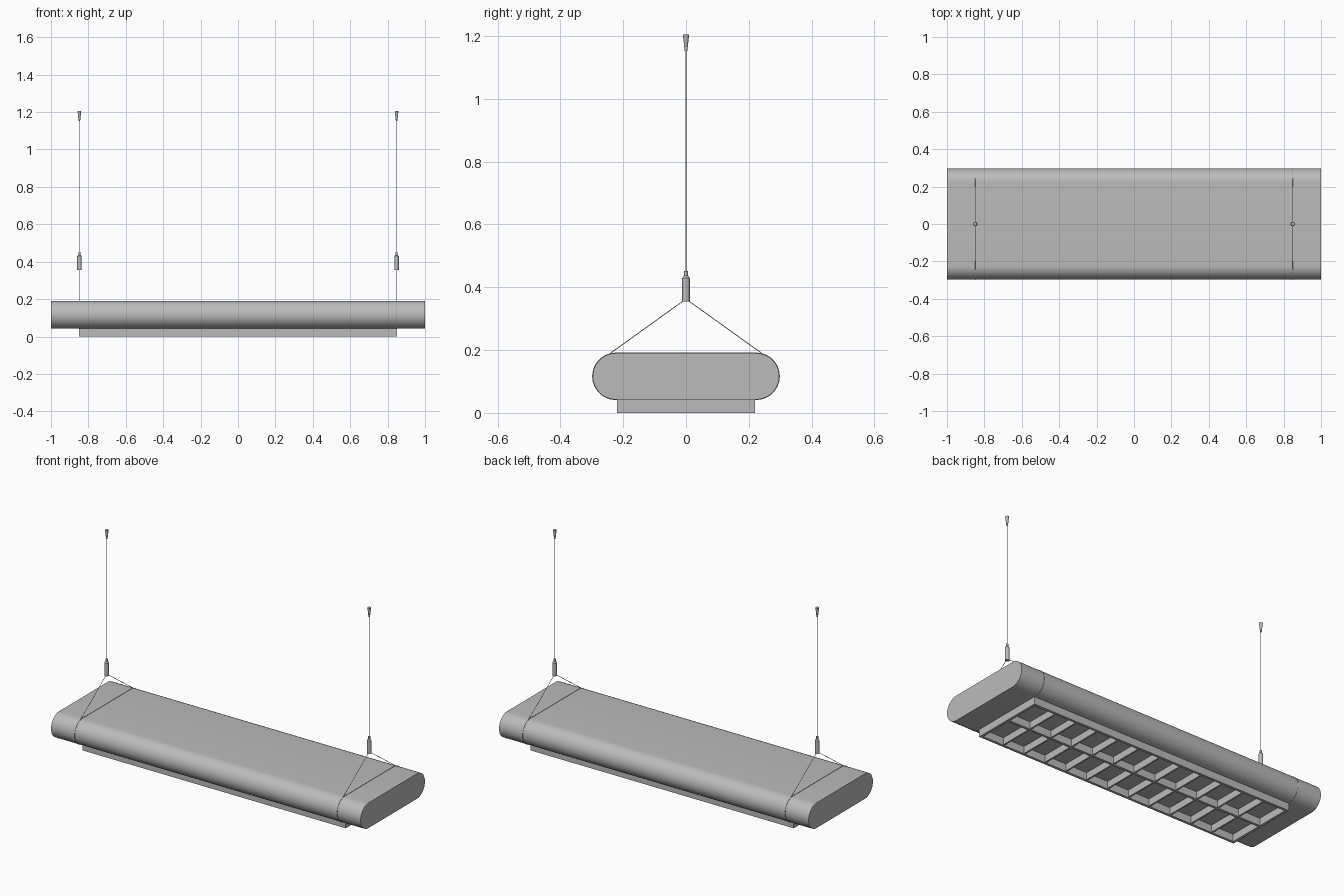
import bpy, bmesh, math
from mathutils import Vector

if "Cube" in bpy.data.objects:
    bpy.data.objects.remove(bpy.data.objects["Cube"])

grey = bpy.data.materials.new("light grey metal")
grey.diffuse_color = (0.5, 0.5, 0.5, 1)
grey.use_nodes = True
grey.node_tree.nodes["Principled BSDF"].inputs["Base Color"].default_value = grey.diffuse_color


def finish(name, bm, smooth=False):
    bmesh.ops.recalc_face_normals(bm, faces=bm.faces)
    me = bpy.data.meshes.new(name)
    bm.to_mesh(me)
    bm.free()
    me.materials.append(grey)
    ob = bpy.data.objects.new(name, me)
    bpy.context.collection.objects.link(ob)
    if smooth:
        bpy.ops.object.select_all(action='DESELECT')
        ob.select_set(True)
        bpy.context.view_layer.objects.active = ob
        bpy.ops.object.shade_smooth_by_angle(angle=math.radians(35))
    return ob


def prism(name, profile, x0, x1, smooth=False):
    """Extrude a closed (y, z) profile along x."""
    bm = bmesh.new()
    f = bm.faces.new([bm.verts.new((x0, y, z)) for y, z in profile])
    r = bmesh.ops.extrude_face_region(bm, geom=[f])
    vs = [v for v in r["geom"] if isinstance(v, bmesh.types.BMVert)]
    bmesh.ops.translate(bm, verts=vs, vec=(x1 - x0, 0, 0))
    return finish(name, bm, smooth)


def box(name, x0, x1, y0, y1, z0, z1):
    return prism(name, [(y0, z0), (y1, z0), (y1, z1), (y0, z1)], x0, x1)


def lathe(name, x, profile, n=24):
    """Spin a (radius, z) profile about a vertical axis at x."""
    bm = bmesh.new()
    rings = [[bm.verts.new((x + r * math.cos(2 * math.pi * i / n),
                            r * math.sin(2 * math.pi * i / n), z))
              for i in range(n)] for r, z in profile]
    for a, b in zip(rings, rings[1:]):
        for i in range(n):
            bm.faces.new((a[i], a[(i + 1) % n], b[(i + 1) % n], b[i]))
    bm.faces.new(rings[0])
    bm.faces.new(rings[-1])
    return finish(name, bm, True)


def wire(name, pts, radius=0.0015, closed=False):
    cu = bpy.data.curves.new(name, 'CURVE')
    cu.dimensions = '3D'
    cu.bevel_depth = radius
    cu.bevel_resolution = 1
    sp = cu.splines.new('POLY')
    sp.points.add(len(pts) - 1)
    for p, co in zip(sp.points, pts):
        p.co = (*co, 1)
    sp.use_cyclic_u = closed
    cu.materials.append(grey)
    bpy.context.collection.objects.link(bpy.data.objects.new(name, cu))


def stadium(half_w, r, zc, n=24):
    out = []
    for side in (1, -1):
        for i in range(n + 1):
            a = -math.pi / 2 + math.pi * i / n
            out.append((side * (half_w - r + r * math.cos(a)), zc + side * r * math.sin(a)))
    return out


# Rounded housing
prism("housing", stadium(0.297, 0.0735, 0.1165), -1, 1, True)

# Louvre frame below the housing
T = 0.015
X, Y, H = 0.85, 0.22, 0.044
for s, side in ((-1, "front"), (1, "back")):
    box(side + "_louvre_rail", -X, X, min(s * Y, s * (Y - T)), max(s * Y, s * (Y - T)), 0, H)
for s, side in ((-1, "left"), (1, "right")):
    box(side + "_louvre_end", min(s * X, s * (X - T)), max(s * X, s * (X - T)), -Y + T, Y - T, 0, H)
box("centre_louvre_rail", -X + T, X - T, -T / 2, T / 2, 0, H)

# Cross blades
CELLS = 12
for i in range(1, CELLS):
    x = -X + T + (2 * X - 2 * T) * i / CELLS
    box("louvre_blade", x - 0.005, x + 0.005, -Y + T, Y - T, 0.003, H)

# Suspension at both ends
for s, side in ((-1, "left"), (1, "right")):
    x = s * 0.848
    wire(side + "_wire_loop", [(x, y, z) for y, z in stadium(0.2975, 0.074, 0.1165)], closed=True)
    wire(side + "_wire_bridle", [(x, -0.245, 0.187), (x, -0.008, 0.357),
                                 (x, 0.008, 0.357), (x, 0.245, 0.187)])
    wire(side + "_hanging_wire", [(x, 0, 0.44), (x, 0, 1.16)])
    lathe(side + "_cable_gripper", x, [(0.012, 0.355), (0.012, 0.43), (0.006, 0.437), (0.006, 0.452)])
    lathe(side + "_ceiling_cone", x, [(0.004, 1.152), (0.010, 1.205)])
